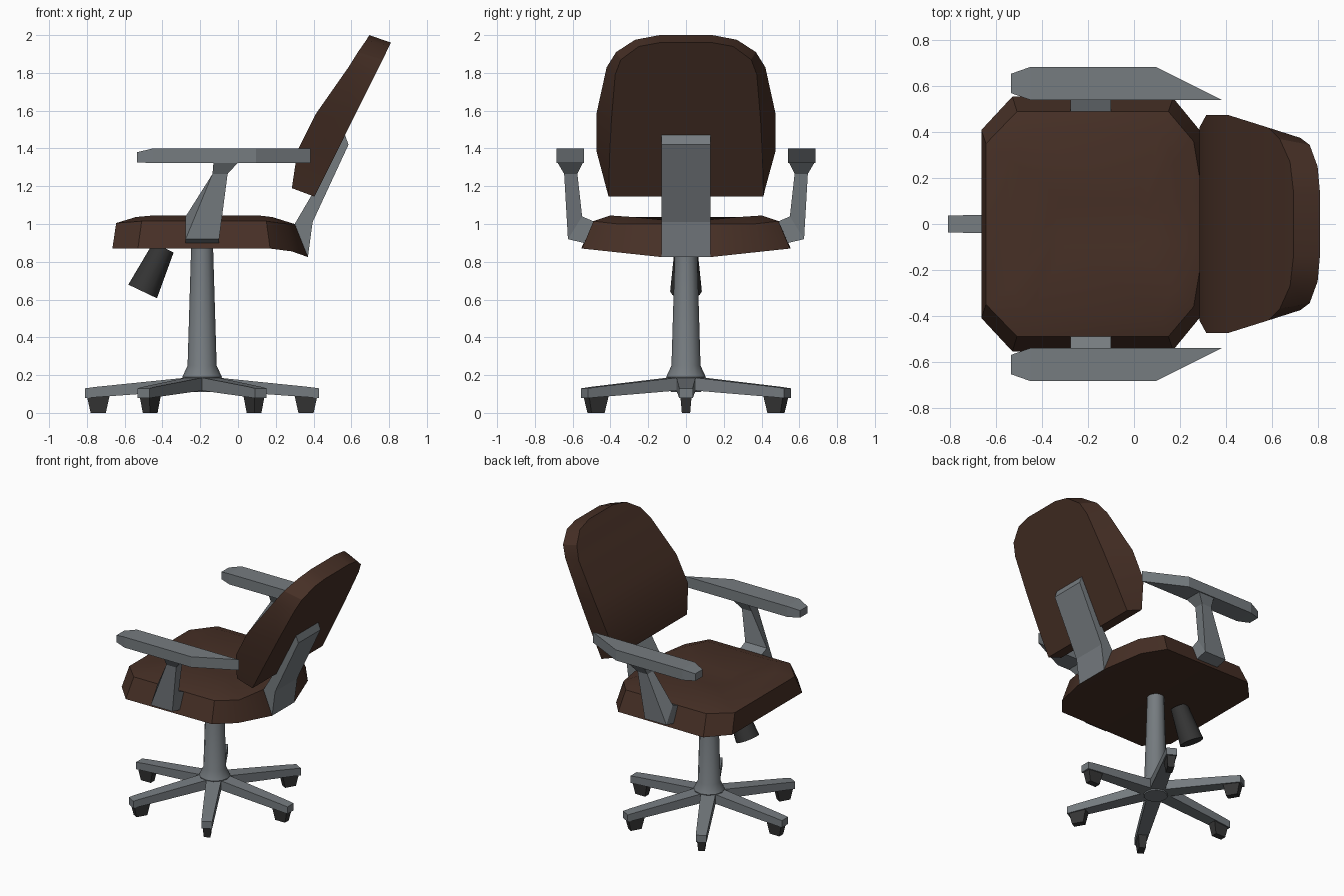
import bpy, bmesh, math
from mathutils import Vector

if "Cube" in bpy.data.objects:
    bpy.data.objects.remove(bpy.data.objects["Cube"])


def material(name, rgb):
    m = bpy.data.materials.new(name)
    m.diffuse_color = (*rgb, 1)
    m.use_nodes = True
    m.node_tree.nodes["Principled BSDF"].inputs["Base Color"].default_value = m.diffuse_color
    return m


BROWN = material("brown upholstery", (0.062, 0.029, 0.019))
GREY = material("grey frame", (0.18, 0.2, 0.215))
DARK = material("dark plastic", (0.035, 0.035, 0.035))


def loft(name, rings, mat, smooth=None):
    """Join equal, even-sized closed rings; close both ends with quad strips."""
    bm = bmesh.new()
    loops = [[bm.verts.new(p) for p in r] for r in rings]
    n = len(rings[0])
    for a, b in zip(loops, loops[1:]):
        for i in range(n):
            j = (i + 1) % n
            bm.faces.new((a[i], a[j], b[j], b[i]))
    for r in (loops[0], loops[-1]):
        for i in range(n // 2 - 1):
            bm.faces.new((r[i], r[i + 1], r[n - 2 - i], r[n - 1 - i]))
    bmesh.ops.recalc_face_normals(bm, faces=bm.faces)
    me = bpy.data.meshes.new(name)
    bm.to_mesh(me)
    bm.free()
    me.materials.append(mat)
    ob = bpy.data.objects.new(name, me)
    bpy.context.collection.objects.link(ob)
    if smooth:
        bpy.ops.object.select_all(action='DESELECT')
        ob.select_set(True)
        bpy.context.view_layer.objects.active = ob
        bpy.ops.object.shade_smooth_by_angle(angle=math.radians(smooth))
    return ob


def mirrored(half):
    return half + [(x, -y, z) for x, y, z in reversed(half)]


def tube(name, profile, mat, sides=12):
    """Round part from (centre, axis, radius) stations."""
    rings = []
    for c, axis, r in profile:
        v = Vector((0, 1, 0))
        u = v.cross(Vector(axis).normalized())
        rings.append([Vector(c) + r * (math.cos(t) * u + math.sin(t) * v)
                      for t in (2 * math.pi * k / sides for k in range(sides))])
    return loft(name, rings, mat, 40)


# Seat cushion: dished top, sloping sides, drooping rear edge
loft("seat", [mirrored(h) for h in (
    [(-.665, .41, .87), (-.53, .555, .87), (.17, .55, .87), (.285, .41, .855), (.37, .13, .825)],
    [(-.645, .35, 1.005), (-.51, .49, 1.015), (.15, .49, 1.015), (.26, .36, 1.0), (.30, .12, 1.0)],
    [(-.54, .28, 1.037), (-.45, .40, 1.045), (.11, .40, 1.045), (.18, .28, 1.037), (.20, .10, 1.02)],
    [(-.35, .05, 1.02), (-.30, .10, 1.02), (0, .10, 1.02), (.05, .07, 1.02), (.08, .03, 1.02)])],
    BROWN, 35)

# Backrest: wide bent front outline, smaller flat rear outline
front = [(.285, .42, 1.19), (.315, .475, 1.39), (.41, .475, 1.58), (.585, .42, 1.83),
         (.635, .37, 1.91), (.68, .27, 1.975), (.695, .14, 2.0)]
rear = [(.405 + (z - 1.145) * .497, y, z) for y, z in (
    (.41, 1.145), (.405, 1.35), (.395, 1.55), (.375, 1.79), (.345, 1.87), (.25, 1.94), (.14, 1.96))]
loft("backrest", [mirrored(front), mirrored(rear)], BROWN, 30)

# Bracket carrying the backrest
side = [(.37, .825), (.395, 1.01), (.585, 1.42), (.565, 1.475), (.40, 1.17), (.30, 1.0)]
loft("back_bracket", [[(x, y, z) for x, z in side] for y in (-.13, .13)], GREY)

# Arm rests, both sides
for s, tag in ((1, "left"), (-1, "right")):
    def pad(inset):
        pts = [(-.535, .655, 1), (-.45, .685, 0), (.095, .685, 0),
               (.385, .54, 0), (-.45, .54, 0), (-.535, .57, 1)]
        return pts, inset
    outline, _ = pad(0)
    loft("arm_pad_" + tag,
         [[(x, s * y, 1.322 + .005 * k) for x, y, k in outline],
          [(x, s * y, 1.40 - .02 * k) for x, y, k in outline]], GREY)
    # stations: x range, inner (y, z), outer (y, z)
    stations = ((-.13, 0, .545, 1.325, .68, 1.325),
                (-.135, -.055, .575, 1.265, .645, 1.265),
                (-.277, -.10, .55, 1.04, .625, .92),
                (-.277, -.10, .48, 1.01, .48, .885))
    loft("arm_post_" + tag,
         [[(a, s * yi, zi), (b, s * yi, zi), (b, s * yo, zo), (a, s * yo, zo)]
          for a, b, yi, zi, yo, zo in stations], GREY)

# Central column with flared foot
CX = -.19
tube("column", [((CX, 0, z), (0, 0, 1), r) for z, r in
                ((.11, .08), (.19, .105), (.25, .077), (.88, .058))], GREY)

# Adjustment knob under the seat
axis = (-.1, 0, -.21)
tube("adjustment_knob", [((-.395, 0, .875), axis, .06), ((-.505, 0, .643), axis, .084)], DARK)

# Six-legged star base with casters
for k in range(6):
    a = k * math.pi / 3

    def polar(r, w, z):
        return (CX + r * math.cos(a) - w * math.sin(a), r * math.sin(a) + w * math.cos(a), z)

    loft(f"base_leg_{k + 1}",
         [[polar(r, -w, lo), polar(r, w, lo), polar(r, w, hi), polar(r, -w, hi)]
          for r, w, lo, hi in ((.03, .052, .122, .192), (.56, .038, .083, .138), (.62, .036, .078, .13))],
         GREY)
    loft(f"caster_{k + 1}",
         [[polar(r0, -w, z), polar(r1, -w, z), polar(r1, w, z), polar(r0, w, z)]
          for r0, r1, w, z in ((.51, .59, .022, 0), (.49, .61, .03, .09))], DARK)
